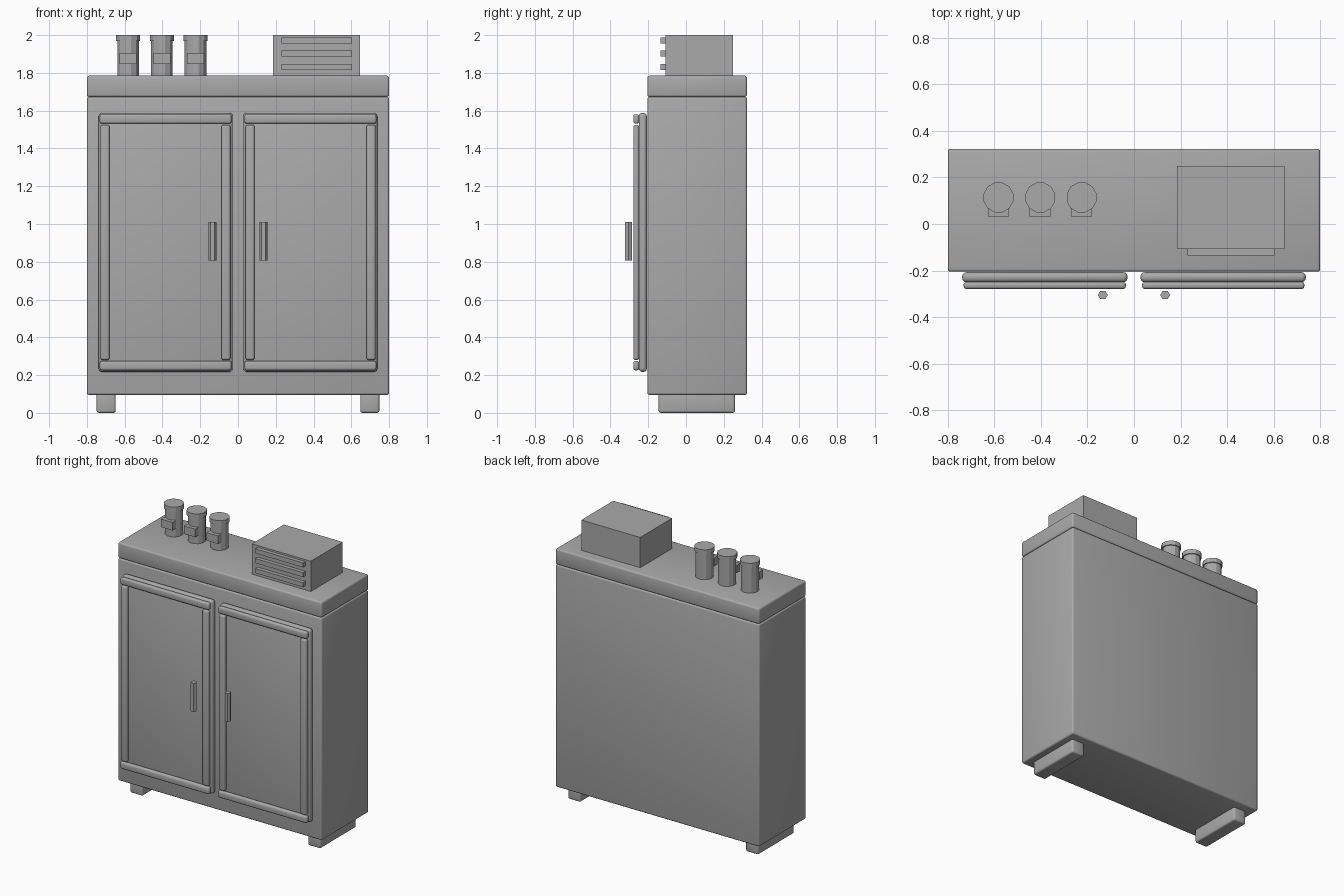
import bpy, bmesh, math
from mathutils import Matrix, Vector

default = bpy.data.objects.get("Cube")
if default:
    bpy.data.objects.remove(default, do_unlink=True)

grey = bpy.data.materials.new("plain_grey")
grey.use_nodes = True
grey.diffuse_color = (0.4, 0.4, 0.4, 1)
grey.node_tree.nodes["Principled BSDF"].inputs["Base Color"].default_value = grey.diffuse_color


def finish(name, bm, smooth=False):
    mesh = bpy.data.meshes.new(name)
    bm.to_mesh(mesh)
    bm.free()
    mesh.materials.append(grey)
    obj = bpy.data.objects.new(name, mesh)
    bpy.context.collection.objects.link(obj)
    if smooth:
        bpy.ops.object.select_all(action='DESELECT')
        obj.select_set(True)
        bpy.context.view_layer.objects.active = obj
        bpy.ops.object.shade_smooth_by_angle(angle=math.radians(35))
    return obj


def box(name, x, y, z, bevel=0.0):
    """Box spanning the given (low, high) ranges, with optional rounded edges."""
    lo, hi = (Vector(p) for p in zip(x, y, z))
    bm = bmesh.new()
    bmesh.ops.create_cube(bm, size=1, matrix=Matrix.Translation((lo + hi) / 2)
                          @ Matrix.Diagonal((hi - lo).to_4d()))
    if bevel:
        bmesh.ops.bevel(bm, geom=bm.edges[:], offset=bevel, segments=3,
                        profile=0.5, affect='EDGES')
    return finish(name, bm, bevel > 0)


def prism(name, x, y, sides, rings, turn=0.0):
    """Stacked polygon rings (radius, height) with capped ends."""
    bm = bmesh.new()
    loops = []
    for r, z in rings:
        angles = [turn + math.tau * i / sides for i in range(sides)]
        loops.append([bm.verts.new((x + r * math.cos(a), y + r * math.sin(a), z))
                      for a in angles])
    for low, high in zip(loops, loops[1:]):
        for i in range(sides):
            j = (i + 1) % sides
            bm.faces.new((low[i], low[j], high[j], high[i]))
    bm.faces.new(loops[0][::-1])
    bm.faces.new(loops[-1])
    return finish(name, bm)


# Cabinet
TOP = 1.785
box("cabinet_body", (-0.8, 0.8), (-0.205, 0.323), (0.095, 1.673), 0.012)
box("cabinet_top", (-0.8, 0.8), (-0.205, 0.323), (1.673, TOP), 0.012)

# Feet, doors, door frames and handles on both sides
for side, sign in (("right", -1), ("left", 1)):
    def span(a, b):
        return tuple(sorted((sign * a, sign * b)))

    box(f"{side}_foot", span(0.648, 0.748), (-0.145, 0.259), (0, 0.11), 0.012)
    box(f"{side}_door", span(0.028, 0.738), (-0.25, -0.207), (0.217, 1.588), 0.018)
    rail_y = (-0.279, -0.248)
    for part, z in (("bottom", 0.25), ("top", 1.556)):
        box(f"{side}_door_{part}_rail", span(0.035, 0.732), rail_y,
            (z - 0.025, z + 0.025), 0.012)
    for part, x in (("inner", 0.064), ("outer", 0.704)):
        box(f"{side}_door_{part}_stile", span(x - 0.024, x + 0.024), rail_y,
            (0.28, 1.525), 0.012)
    prism(f"{side}_handle", sign * 0.134, -0.305, 6, [(0.021, 0.807), (0.021, 1.01)])

# Jars with flared lids and front labels
for i, x in enumerate((-0.582, -0.403, -0.225), 1):
    prism(f"jar_{i}", x, 0.114, 12, [(0.059, TOP), (0.059, 1.968)], math.pi / 12)
    prism(f"jar_lid_{i}", x, 0.114, 12, [(0.066, 1.968), (0.066, 2.0)], math.pi / 12)
    box(f"jar_label_{i}", (x - 0.045, x + 0.045), (0.032, 0.07), (1.848, 1.905))

# Appliance with front slats
box("appliance_body", (0.185, 0.647), (-0.108, 0.249), (TOP, 2.0))
for i, z in enumerate((1.831, 1.902, 1.971), 1):
    box(f"appliance_slat_{i}", (0.23, 0.604), (-0.135, -0.105), (z - 0.016, z + 0.016))
